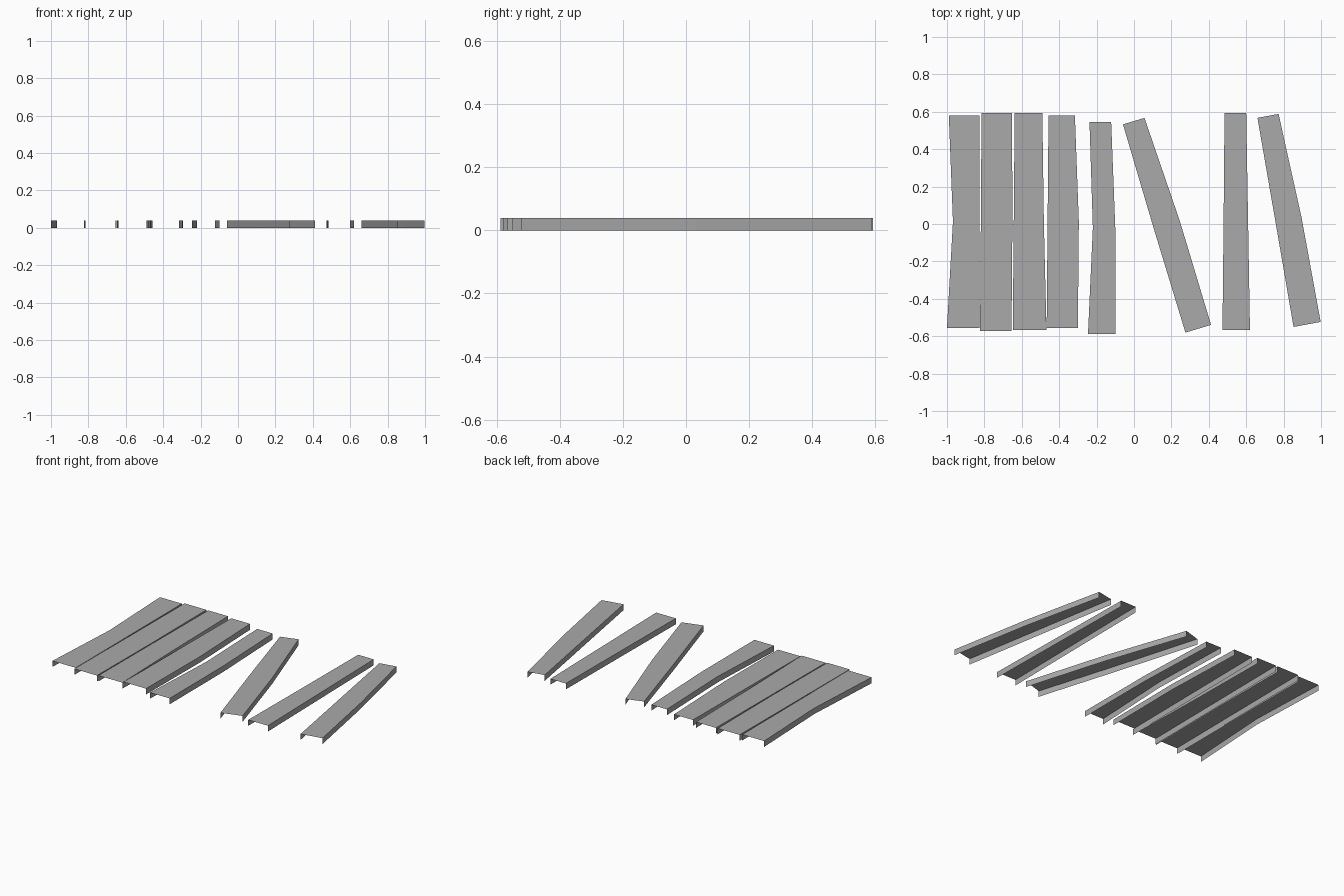
import bpy
import bmesh

HEIGHT = 0.04

cube = bpy.data.objects.get("Cube")
if cube:
    bpy.data.objects.remove(cube, do_unlink=True)

# Single weathered grey for every board
grey = bpy.data.materials.new("plank_grey")
grey.use_nodes = True
colour = (0.4, 0.4, 0.4, 1)
grey.diffuse_color = colour
grey.node_tree.nodes["Principled BSDF"].inputs["Base Color"].default_value = colour


def make_plank(name, y_back, y_front, left_edge, right_edge, skew=0):
    """Open channel board: a bent top sheet with a skirt down each long side.

    Each edge lists x at the back, middle and front; skew slants the ends.
    """
    bm = bmesh.new()
    stations = (y_back, (y_back + y_front) / 2, y_front)
    sections = []
    for y, x_left, x_right in zip(stations, left_edge, right_edge):
        drop = skew * (x_right - x_left) / 2
        outline = (
            (x_left, y - drop, 0),
            (x_left, y - drop, HEIGHT),
            (x_right, y + drop, HEIGHT),
            (x_right, y + drop, 0),
        )
        sections.append([bm.verts.new(point) for point in outline])

    # Bridge neighbouring sections, leaving the ends and underside open
    for back, front in zip(sections, sections[1:]):
        for i in range(len(back) - 1):
            bm.faces.new((back[i], front[i], front[i + 1], back[i + 1]))

    mesh = bpy.data.meshes.new(name)
    bm.to_mesh(mesh)
    bm.free()
    mesh.materials.append(grey)
    plank = bpy.data.objects.new(name, mesh)
    bpy.context.collection.objects.link(plank)
    return plank


# Wide boards lying close together
make_plank("wide_plank_outer", 0.58, -0.555, (-0.99, -0.968, -1), (-0.826, -0.826, -0.826))
make_plank("wide_plank_second", 0.593, -0.572, (-0.815, -0.819, -0.823), (-0.652, -0.65, -0.655))
make_plank("wide_plank_third", 0.593, -0.567, (-0.638, -0.643, -0.648), (-0.49, -0.482, -0.468))
make_plank("wide_plank_inner", 0.58, -0.555, (-0.457, -0.462, -0.467), (-0.316, -0.295, -0.3))

# Narrow boards, two of them knocked askew
make_plank("narrow_plank_bent", 0.545, -0.588, (-0.238, -0.22, -0.246), (-0.122, -0.1, -0.1))
make_plank("narrow_plank_askew", 0.55, -0.56, (-0.059, 0.106, 0.275), (0.056, 0.245, 0.412), skew=0.3)
make_plank("narrow_plank_straight", 0.593, -0.567, (0.484, 0.479, 0.473), (0.6, 0.61, 0.62))
make_plank("narrow_plank_leaning", 0.578, -0.537, (0.66, 0.757, 0.853), (0.773, 0.896, 0.998), skew=0.185)
